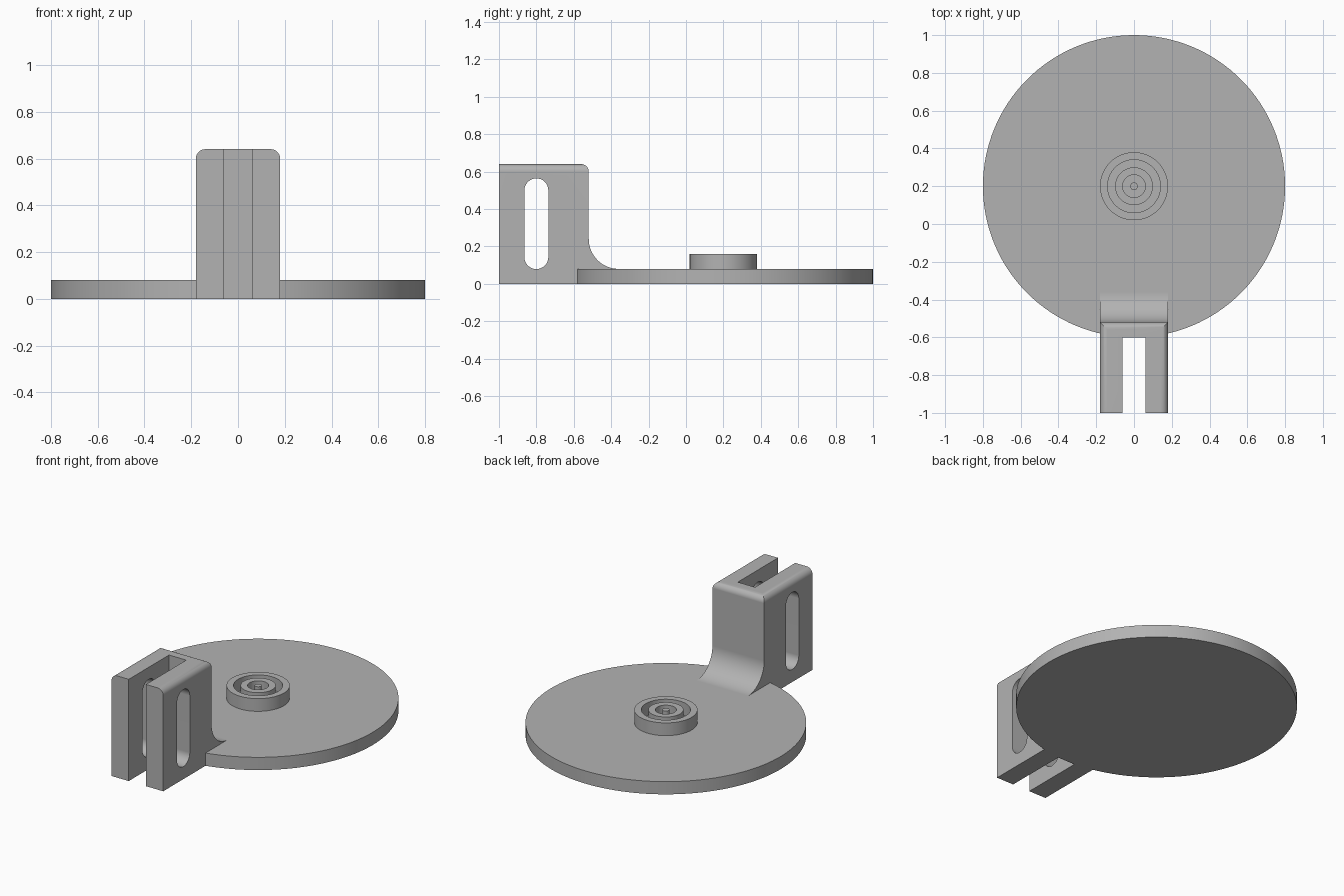
import bpy, bmesh, math

cube = bpy.data.objects.get("Cube")
if cube:
    bpy.data.objects.remove(cube)

grey = bpy.data.materials.new("plain grey")
grey.use_nodes = True
grey.diffuse_color = (0.45, 0.45, 0.45, 1)
grey.node_tree.nodes["Principled BSDF"].inputs["Base Color"].default_value = (0.45, 0.45, 0.45, 1)


def make_object(name, bm):
    bmesh.ops.recalc_face_normals(bm, faces=bm.faces[:])
    mesh = bpy.data.meshes.new(name)
    bm.to_mesh(mesh)
    bm.free()
    mesh.materials.append(grey)
    obj = bpy.data.objects.new(name, mesh)
    bpy.context.collection.objects.link(obj)
    return obj


def extrude_yz(profile, half_width):
    """Closed (y, z) outline extruded across x."""
    bm = bmesh.new()
    face = bm.faces.new([bm.verts.new((-half_width, y, z)) for y, z in profile])
    moved = bmesh.ops.extrude_face_region(bm, geom=[face])["geom"]
    bmesh.ops.translate(bm, vec=(2 * half_width, 0, 0),
                        verts=[v for v in moved if isinstance(v, bmesh.types.BMVert)])
    return bm


def arc(cy, cz, radius, start, end, steps=16):
    angles = [math.radians(start + (end - start) * i / steps) for i in range(steps + 1)]
    return [(cy + radius * math.cos(a), cz + radius * math.sin(a)) for a in angles]


def boolean(target, tool, operation):
    mod = target.modifiers.new(operation.lower(), "BOOLEAN")
    mod.operation, mod.solver, mod.object = operation, "EXACT", tool
    bpy.context.view_layer.objects.active = target
    bpy.ops.object.modifier_apply(modifier=mod.name)
    bpy.data.objects.remove(tool)


def shade_smooth(obj):
    bpy.ops.object.select_all(action="DESELECT")
    obj.select_set(True)
    bpy.context.view_layer.objects.active = obj
    bpy.ops.object.shade_smooth_by_angle(angle=math.radians(30))
    obj.modifiers.new("even shading", "WEIGHTED_NORMAL").keep_sharp = True


CENTRE_Y = 0.2
PLATE_TOP = 0.08
TOP = 0.64
BACK = -0.52
FILLET = 0.16

# Round base plate
bm = bmesh.new()
bmesh.ops.create_cone(bm, cap_ends=True, segments=128, radius1=0.8, radius2=0.8, depth=PLATE_TOP)
bmesh.ops.translate(bm, vec=(0, CENTRE_Y, PLATE_TOP / 2), verts=bm.verts[:])
plate = make_object("plate_with_bracket", bm)

# Upright bracket with a fillet running onto the plate
fillet = arc(BACK + FILLET, PLATE_TOP + FILLET, FILLET, 270, 180)
bm = extrude_yz([(-1, 0), (BACK + FILLET, 0)] + fillet + [(BACK, TOP), (-1, TOP)], 0.18)
top_edges = [e for e in bm.edges
             if all(v.co.z > TOP - 0.01 for v in e.verts)
             and any(v.co.y > -0.9 for v in e.verts)]
bmesh.ops.bevel(bm, geom=top_edges, offset=0.04, segments=8, profile=0.5, affect="EDGES")
bracket = make_object("bracket", bm)

# Open channel between the two cheeks
channel = extrude_yz([(-1.1, -0.1), (-0.6, -0.1), (-0.6, 0.8), (-1.1, 0.8)], 0.06)
boolean(bracket, make_object("channel_cutter", channel), "DIFFERENCE")

# Long rounded slot through both cheeks
slot = arc(-0.8, 0.5, 0.064, 0, 180) + arc(-0.8, 0.143, 0.064, 180, 360)
boolean(bracket, make_object("slot_cutter", extrude_yz(slot, 0.3)), "DIFFERENCE")

boolean(plate, bracket, "UNION")
shade_smooth(plate)

# Hub: concentric rings around a small pin
for name, inner, outer in (("hub_outer_ring", 0.14, 0.18),
                           ("hub_inner_ring", 0.06, 0.10),
                           ("hub_pin", 0, 0.02)):
    bm = bmesh.new()
    section = [(outer, PLATE_TOP), (outer, 0.16), (inner, 0.16)]
    if inner:
        section.append((inner, PLATE_TOP))
    verts = [bm.verts.new((r, CENTRE_Y, z)) for r, z in section]
    edges = [bm.edges.new(pair) for pair in zip(verts, verts[1:])]
    bmesh.ops.spin(bm, geom=verts + edges, cent=(0, CENTRE_Y, 0), axis=(0, 0, 1),
                   angle=math.tau, steps=64, use_merge=True)
    bmesh.ops.remove_doubles(bm, verts=bm.verts[:], dist=0.0001)
    shade_smooth(make_object(name, bm))
